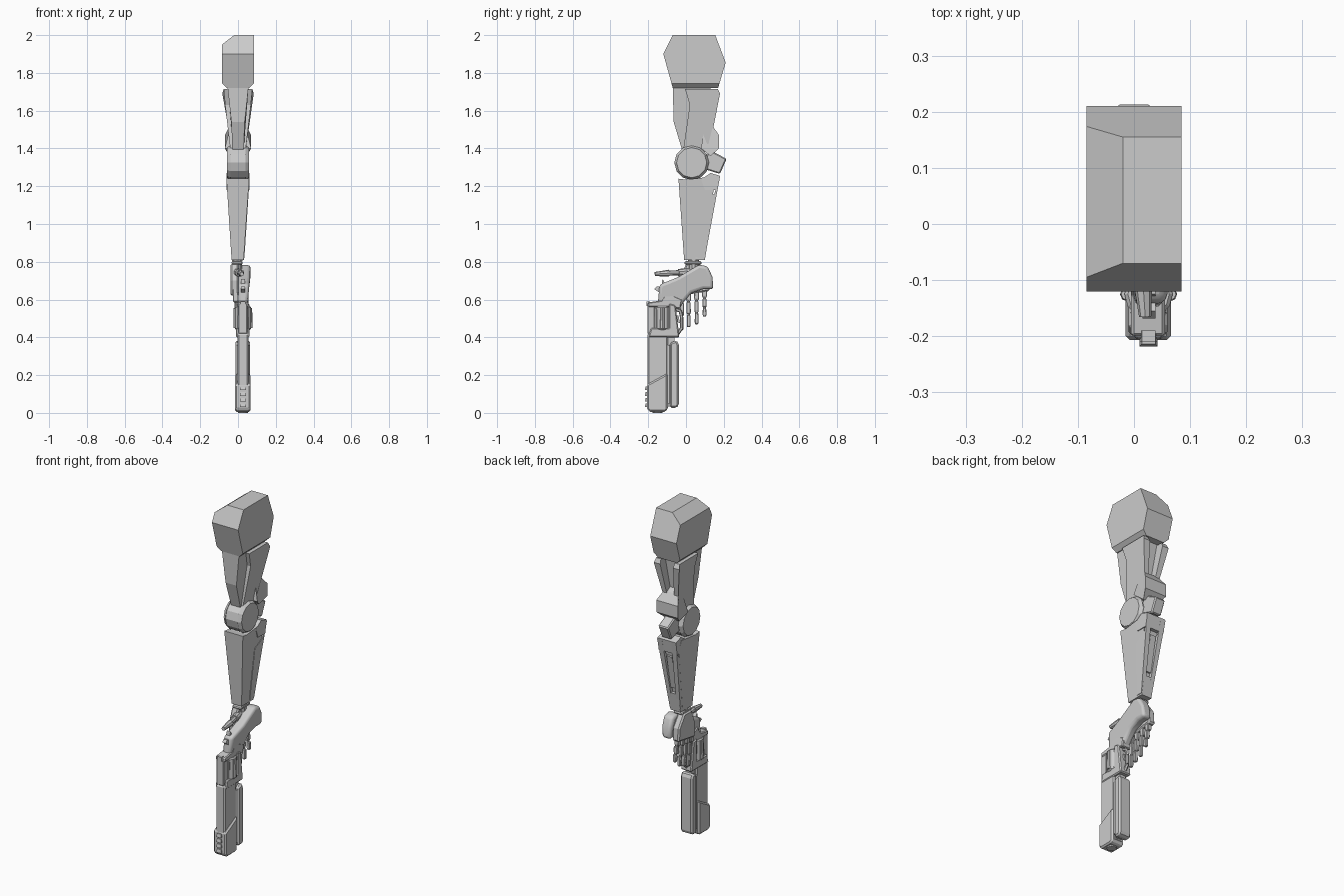
import bpy, bmesh, math
from mathutils import Vector

if "Cube" in bpy.data.objects:
    bpy.data.objects.remove(bpy.data.objects["Cube"])

grey = bpy.data.materials.new("mid grey")
grey.diffuse_color = (0.6, 0.6, 0.6, 1)
grey.use_nodes = True
grey.node_tree.nodes["Principled BSDF"].inputs["Base Color"].default_value = grey.diffuse_color


def finish(name, bm, bevel=0, segments=1, smooth=False):
    bmesh.ops.recalc_face_normals(bm, faces=bm.faces)
    me = bpy.data.meshes.new(name)
    bm.to_mesh(me)
    bm.free()
    me.materials.append(grey)
    ob = bpy.data.objects.new(name, me)
    bpy.context.collection.objects.link(ob)
    if bevel:
        m = ob.modifiers.new("bevel", 'BEVEL')
        m.width, m.segments = bevel, segments
        m.limit_method, m.angle_limit = 'ANGLE', math.radians(40)
    if smooth:
        bpy.ops.object.select_all(action='DESELECT')
        bpy.context.view_layer.objects.active = ob
        ob.select_set(True)
        bpy.ops.object.shade_smooth_by_angle(angle=math.radians(40))
    return ob


def at(knots, z):
    """Linear interpolation of x over (z, x) knots sorted by z; a number is constant."""
    if not isinstance(knots, (list, tuple)):
        return knots
    if z <= knots[0][0]:
        return knots[0][1]
    for (z0, a), (z1, b) in zip(knots, knots[1:]):
        if z <= z1:
            return a + (b - a) * (z - z0) / (z1 - z0)
    return knots[-1][1]


def prism_bm(pts, lo, hi, sign=1):
    """Side profile of (y, z) points spanned between x = lo(z) and x = hi(z)."""
    bm = bmesh.new()
    a = [bm.verts.new((sign * at(lo, z), y, z)) for y, z in pts]
    b = [bm.verts.new((sign * at(hi, z), y, z)) for y, z in pts]
    bm.faces.new(a)
    bm.faces.new(b[::-1])
    for i in range(len(pts)):
        j = (i + 1) % len(pts)
        bm.faces.new((a[i], b[i], b[j], a[j]))
    return bm


def prism(name, pts, lo, hi, sign=1, **kw):
    return finish(name, prism_bm(pts, lo, hi, sign), **kw)


def loft(name, sections, **kw):
    """Stack of rectangles (z, x0, x1, y0, y1)."""
    bm = bmesh.new()
    rings = [[bm.verts.new(p) for p in
              ((x0, y0, z), (x1, y0, z), (x1, y1, z), (x0, y1, z))]
             for z, x0, x1, y0, y1 in sections]
    bm.faces.new(rings[0])
    bm.faces.new(rings[-1])
    for a, b in zip(rings, rings[1:]):
        for i in range(4):
            j = (i + 1) % 4
            bm.faces.new((a[i], a[j], b[j], b[i]))
    return finish(name, bm, **kw)


def rod(name, p, q, r0, r1, sides=10, **kw):
    p, q = Vector(p), Vector(q)
    bm = bmesh.new()
    bmesh.ops.create_cone(bm, cap_ends=True, segments=sides, radius1=r0,
                          radius2=r1, depth=(q - p).length)
    rot = (q - p).to_track_quat('Z', 'Y').to_matrix()
    for v in bm.verts:
        v.co = rot @ v.co + (p + q) / 2
    return finish(name, bm, **kw)


# Shoulder block: hexagonal profile with cut top edge and cut lower edges
bm = prism_bm([(-.07, 2), (.155, 2), (.21, 1.855), (.17, 1.72), (-.07, 1.72),
               (-.12, 1.9)], -.085, .085)
for co, no in (((-.02, 0, 2), (-.05, 0, .065)), ((.085, 0, 1.745), (1, 0, -1)),
               ((-.085, 0, 1.745), (-1, 0, -1))):
    r = bmesh.ops.bisect_plane(bm, geom=bm.verts[:] + bm.edges[:] + bm.faces[:],
                               plane_co=co, plane_no=no, clear_outer=True)
    bmesh.ops.holes_fill(bm, edges=[e for e in bm.edges if e.is_boundary], sides=0)
finish("shoulder_block", bm)

# Upper arm core
core_x = [(1.39, .03), (1.54, .035), (1.72, .055)]
prism("upper_arm_core", [(-.07, 1.72), (.13, 1.72), (.11, 1.54), (.09, 1.39),
                         (-.02, 1.39), (-.065, 1.54)],
      [(z, -x) for z, x in core_x], core_x)

for s, side in ((-1, "left"), (1, "right")):
    # Flared side struts of the upper arm
    prism(f"upper_arm_strut_{side}",
          [(-.005, 1.715), (.168, 1.715), (.18, 1.69), (.135, 1.46), (.1, 1.38),
           (-.015, 1.39), (.02, 1.63)],
          [(1.38, .01), (1.715, .045)],
          [(1.38, .04), (1.46, .042), (1.63, .068), (1.69, .083), (1.715, .076)], s)
    # Elbow guards behind the joint
    prism(f"elbow_guard_{side}",
          [(.1, 1.54), (.14, 1.52), (.175, 1.47), (.175, 1.4), (.13, 1.36), (.08, 1.4)],
          .0, [(1.36, .045), (1.4, .07), (1.47, .07), (1.54, .035)], s)
    # Forearm rear rails
    prism(f"forearm_rail_{side}",
          [(.08, 1.12), (.15, 1.16), (.18, 1.25), (.1, .82), (.06, .82)],
          [(.82, .012), (1.25, .03)], [(.82, .034), (1.25, .062)], s)

# Elbow joint
rod("elbow_hub", (-.042, .03, 1.325), (.042, .03, 1.325), .088, .088, 12)
for s in (-1, 1):
    rod("elbow_cap", (s * .04, .03, 1.325), (s * .058, .03, 1.325), .092, .08, 12)
prism("elbow_rear_block", [(.1, 1.36), (.14, 1.385), (.215, 1.345), (.18, 1.265), (.1, 1.29)],
      -.032, .032, bevel=.006)

# Forearm shell, with open channel at the rear between rails
prism("forearm_shell", [(-.04, 1.24), (.0, 1.235), (.13, 1.25), (.15, 1.2), (.08, .81), (-.01, .81)],
      [(.81, -.034), (1.25, -.062)], [(.81, .03), (1.25, .06)])
prism("forearm_rear_collar", [(.08, 1.235), (.13, 1.27), (.18, 1.255), (.167, 1.18), (.1, 1.18)],
      -.06, .06)
prism("forearm_rear_cuff", [(.05, .92), (.118, .92), (.1, .81), (.05, .81)], -.034, .031)
prism("forearm_channel_bar", [(.08, 1.15), (.155, 1.15), (.115, .95), (.07, .95)],
      -.018, .018)

# Wrist
rod("wrist", (-.005, .04, .76), (-.005, .04, .82), .026, .03, 10)
loft("wrist_collar", [(.785, -.035, .025, -.01, .085), (.805, -.032, .024, -.005, .08)], bevel=.006)

# Palm and fingers
prism("palm", [(.0, .79), (.07, .79), (.12, .72), (.125, .645), (-.03, .62), (-.035, .7)],
      -.04, .004, bevel=.008)
for i, (y, bottom) in enumerate(((-.022, .435), (.014, .45), (.056, .465), (.098, .505))):
    top, w = .655, .013
    step = (top - bottom) / 3
    for k in range(3):
        z1, z0 = top - k * step, top - (k + 1) * step
        ww = w - k * .0015
        x = -.014 + k * .008
        loft(f"finger_{i + 1}_segment_{k + 1}",
             [(z0 + .004, x - ww * .8, x + ww * .8, y - ww * .8, y + ww * .8),
              (z0 + .016, x - ww, x + ww, y - ww, y + ww),
              (z1, x - ww, x + ww, y - ww * .9, y + ww * .9)], bevel=.003)
    rod(f"finger_{i + 1}_core", (-.013, y, top), (.0, y, bottom + .01), .008, .007, 8)

# Thumb
rod("thumb_base", (-.012, .03, .745), (.006, -.04, .742), .024, .02, 10)
rod("thumb_middle", (.006, -.035, .742), (.015, -.1, .74), .014, .013, 8)
rod("thumb_tip", (.015, -.09, .74), (.02, -.165, .735), .018, .011, 8)

# Grip of the revolver
prism("grip", [(-.14, .68), (-.1, .695), (-.04, .72), (.07, .785), (.115, .775), (.14, .72), (.145, .655),
               (.09, .655), (.03, .635), (-.01, .59), (-.04, .55), (-.15, .57)],
      [(.55, .0), (.72, .003)], [(.55, .05), (.64, .054), (.72, .066)],
      bevel=.016, segments=3, smooth=True)

# Frame, hammer and rear sight
prism("frame_rear", [(-.2, .585), (-.13, .595), (-.105, .64), (-.02, .6), (-.03, .55), (-.08, .56),
                     (-.2, .56)], -.005, .055, bevel=.005)
prism("frame_top_strap", [(-.205, .58), (-.165, .58), (-.165, .42), (-.205, .42)],
      .002, .05, bevel=.004)
prism("frame_lower", [(-.09, .58), (-.055, .57), (-.035, .4), (-.2, .4), (-.185, .45), (-.09, .45)],
      -.01, .06, bevel=.006)
prism("hammer", [(-.12, .6), (-.145, .64), (-.168, .655), (-.155, .67), (-.13, .665), (-.125, .71),
                 (-.1, .67), (-.09, .61)], .015, .038)
loft("rear_sight", [(.565, .01, .042, -.21, -.19), (.59, .014, .038, -.21, -.19)])

# Cylinder with raised flutes
rod("cylinder", (.026, -.125, .44), (.026, -.125, .565), .043, .043, 12, bevel=.006)
for k in range(6):
    a = math.radians(60 * k)
    cx, cy = .026 + .038 * math.cos(a), -.125 + .038 * math.sin(a)
    rod(f"cylinder_rib_{k + 1}", (cx, cy, .45), (cx, cy, .555), .013, .011, 8)

# Trigger guard and trigger
guard = [(-.06, .55), (-.03, .54), (-.022, .5), (-.022, .45), (-.05, .41)]
for (y0, z0), (y1, z1) in zip(guard, guard[1:]):
    rod("trigger_guard", (.026, y0, z0), (.026, y1, z1), .009, .009, 6)
prism("trigger", [(-.06, .52), (-.04, .515), (-.032, .475), (-.06, .49)], .018, .034)

# Barrel: slim upper body, wider muzzle shroud with slanted edge, lower lug
prism("barrel_body", [(-.205, .42), (-.18, .43), (-.095, .41), (-.095, .02), (-.205, .02)],
      -.003, .056, bevel=.008)
prism("barrel_shroud", [(-.207, .15), (-.098, .21), (-.098, .015), (-.115, .006), (-.19, .006),
                        (-.207, .02)], -.015, .066, bevel=.008)
prism("barrel_web", [(-.11, .4), (-.06, .4), (-.06, .035), (-.11, .035)], .008, .045)
prism("barrel_lug", [(-.085, .37), (-.05, .385), (-.038, .36), (-.038, .04), (-.05, .027), (-.085, .027)],
      -.013, .064, bevel=.01)
rod("ejector_rod", (.026, -.088, .05), (.026, -.088, .36), .034, .034, 8)
rod("muzzle", (.026, -.15, .0), (.026, -.15, .02), .026, .03, 12)

# Front sight teeth
for k, z in enumerate((.03, .06, .09, .12)):
    loft(f"front_sight_{k + 1}", [(z, .01, .042, -.218, -.2), (z + .02, .014, .038, -.214, -.2)])
